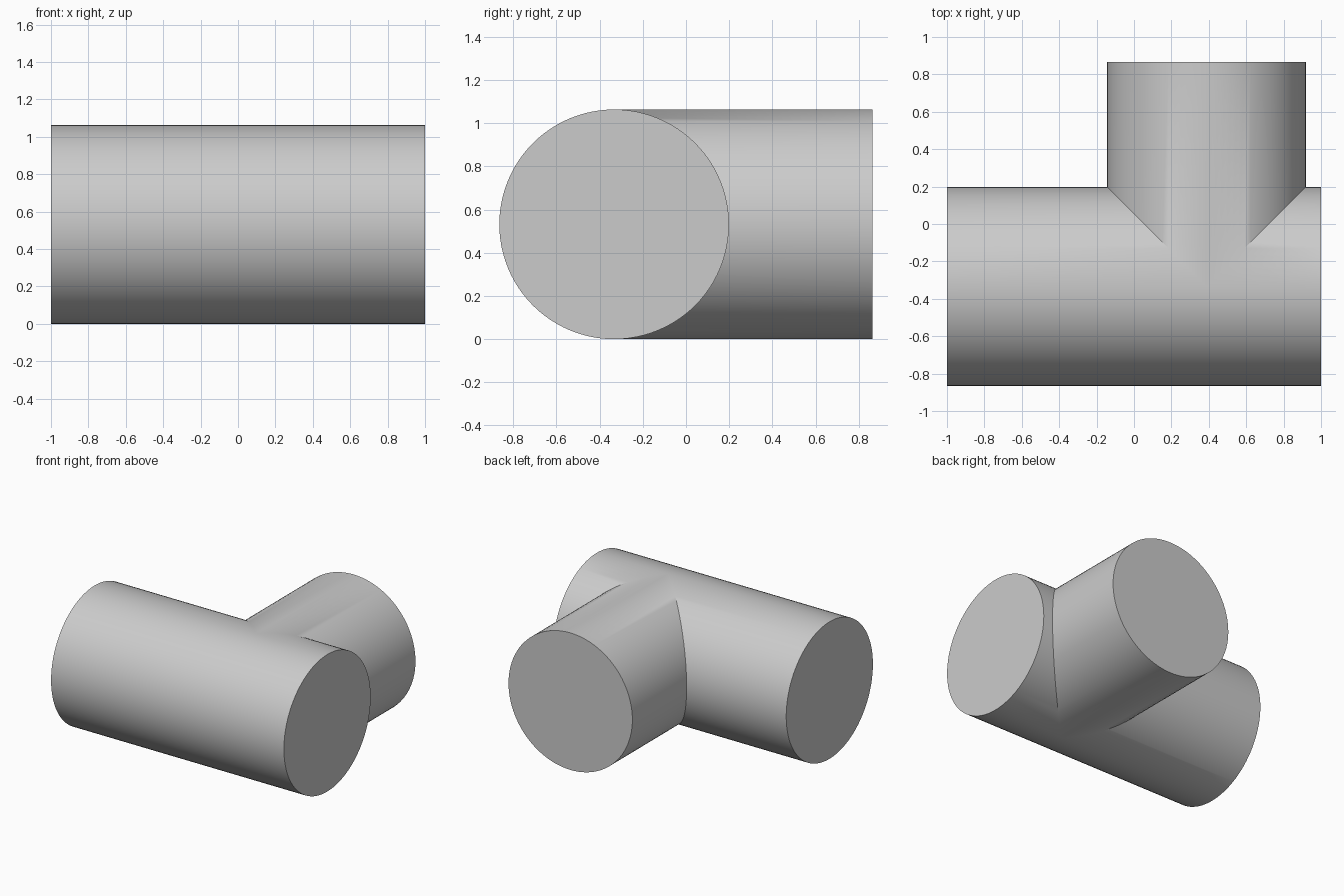
import bpy, bmesh, math

cube = bpy.data.objects.get("Cube")
if cube:
    bpy.data.objects.remove(cube, do_unlink=True)

R = 0.532            # shared radius of both pipes
CX, CY = 0.387, -0.333   # branch axis x, main axis y
BACK = 0.865         # open end of the branch
HALF = 48            # segments per half turn

grey = bpy.data.materials.new("pipe grey")
grey.use_nodes = True
colour = (0.6, 0.6, 0.6, 1)
grey.diffuse_color = colour
grey.node_tree.nodes["Principled BSDF"].inputs["Base Color"].default_value = colour

bm = bmesh.new()


def strip(start, end, closed=True):
    """Join two matching rows of points with quads."""
    a = [bm.verts.new(p) for p in start]
    b = [bm.verts.new(p) for p in end]
    n = len(a)
    for i in range(n if closed else n - 1):
        j = (i + 1) % n
        bm.faces.new((a[i], a[j], b[j], b[i]))
    return a, b


# Offsets from the axis, starting at the top and turning towards the back
turn = [(R * math.sin(math.pi * i / HALF), R * math.cos(math.pi * i / HALF))
        for i in range(2 * HALF)]

# Main pipe: each side runs from its flat end to the mitred seam
for end_x, side in ((-1, -1), (1, 1)):
    outer = [(end_x, CY + d, R + h) for d, h in turn]
    seam = [(CX + side * max(d, 0), CY + d, R + h) for d, h in turn]
    rim, _ = strip(outer, seam)
    bm.faces.new(rim)

# Branch pipe: from the same mitred seam to its flat end at the back
seam = [(CX + d, CY + abs(d), R + h) for d, h in turn]
outer = [(CX + d, BACK, R + h) for d, h in turn]
_, rim = strip(seam, outer)
bm.faces.new(rim)

# Weld the seams into one closed shell
bmesh.ops.remove_doubles(bm, verts=bm.verts[:], dist=0.0001)
bmesh.ops.recalc_face_normals(bm, faces=bm.faces[:])

mesh = bpy.data.meshes.new("tee_pipe")
bm.to_mesh(mesh)
bm.free()
mesh.materials.append(grey)
tee = bpy.data.objects.new("tee_pipe", mesh)
bpy.context.collection.objects.link(tee)

bpy.ops.object.select_all(action="DESELECT")
tee.select_set(True)
bpy.context.view_layer.objects.active = tee
bpy.ops.object.shade_smooth_by_angle(angle=math.radians(30))
